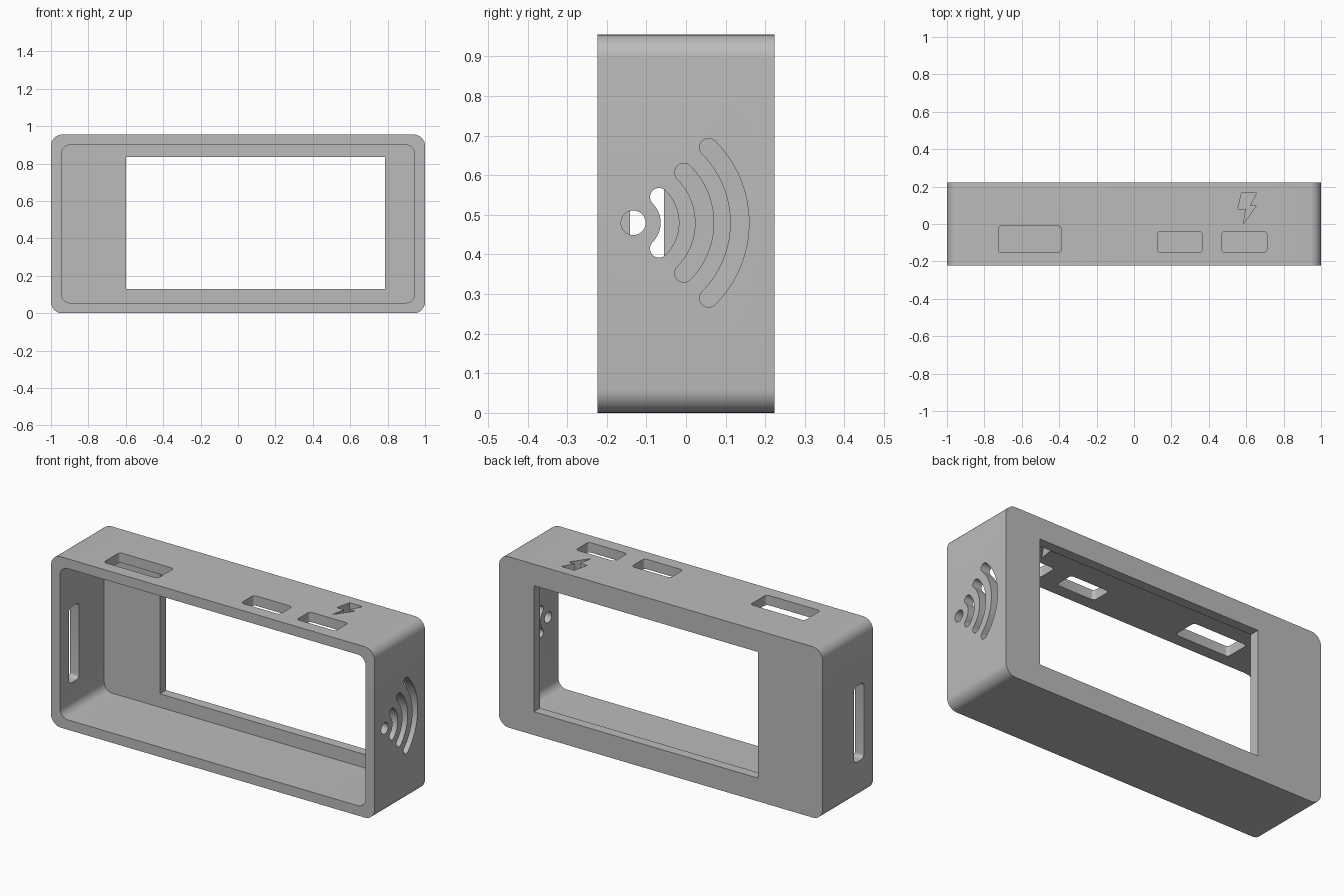
import bpy, bmesh
from math import sin, cos, pi, radians

if "Cube" in bpy.data.objects:
    bpy.data.objects.remove(bpy.data.objects["Cube"], do_unlink=True)

grey = bpy.data.materials.new("plain grey")
grey.use_nodes = True
grey.diffuse_color = (0.5, 0.5, 0.5, 1)
grey.node_tree.nodes["Principled BSDF"].inputs["Base Color"].default_value = (0.5, 0.5, 0.5, 1)

W, D, H, WALL = 1.0, 0.223, 0.955, 0.055


def arc(cu, cv, r, a0, a1, n):
    return [(cu + r * cos(a0 + (a1 - a0) * i / n),
             cv + r * sin(a0 + (a1 - a0) * i / n)) for i in range(n + 1)]


def rounded(u0, u1, v0, v1, r, n=8):
    """Outline of a rectangle with rounded corners."""
    centres = [(u1 - r, v1 - r), (u0 + r, v1 - r), (u0 + r, v0 + r), (u1 - r, v0 + r)]
    return [p for k, (u, v) in enumerate(centres)
            for p in arc(u, v, r, k * pi / 2, (k + 1) * pi / 2, n)]


def prism(name, outline, axis, lo, hi):
    """Extrude an outline along an axis from lo to hi."""
    place = {"x": lambda u, v, d: (d, u, v),
             "y": lambda u, v, d: (u, d, v),
             "z": lambda u, v, d: (u, v, d)}[axis]
    bm = bmesh.new()
    a, b = [[bm.verts.new(place(u, v, d)) for u, v in outline] for d in (lo, hi)]
    bm.faces.new(a)
    bm.faces.new(b[::-1])
    for i in range(len(a)):
        j = (i + 1) % len(a)
        bm.faces.new((a[i], b[i], b[j], a[j]))
    bmesh.ops.recalc_face_normals(bm, faces=bm.faces[:])
    mesh = bpy.data.meshes.new(name)
    bm.to_mesh(mesh)
    bm.free()
    mesh.materials.append(grey)
    ob = bpy.data.objects.new(name, mesh)
    bpy.context.collection.objects.link(ob)
    return ob


# Outer body
case = prism("case", rounded(-W, W, 0, H, 0.06), "y", -D, D)

# Hollow open to the front, and the display window in the back plate
cutters = [
    prism("cavity_cutter", rounded(-W + WALL, W - WALL, WALL, H - WALL, 0.05),
          "y", -D - 0.1, D - WALL),
    prism("window_cutter", [(-0.6, 0.13), (0.785, 0.13), (0.785, 0.835), (-0.6, 0.835)],
          "y", 0, D + 0.1),
]

# Port slots in the top wall
for x0, x1, y1 in ((-0.725, -0.39, -0.01), (0.125, 0.365, -0.04), (0.47, 0.71, -0.04)):
    cutters.append(prism("port_cutter", rounded(x0, x1, -0.153, y1, 0.018, 5),
                         "z", H - 0.1, H + 0.1))

# Lightning bolt in the top wall
bolt = [(0.575, 0.165), (0.655, 0.165), (0.62, 0.1), (0.655, 0.1),
        (0.585, 0), (0.598, 0.08), (0.555, 0.08)]
cutters.append(prism("bolt_cutter", bolt, "z", H - 0.1, H + 0.1))

# Tall slot in the right wall
cutters.append(prism("side_slot_cutter", rounded(-0.142, -0.056, 0.21, 0.635, 0.02, 5),
                     "x", -W - 0.1, -W + 0.1))

# Signal symbol in the left wall: a dot and three round-ended arcs
CY, CZ, HALF, SPAN = -0.133, 0.48, 0.023, radians(45)
cutters.append(prism("dot_cutter", arc(CY, CZ, 0.031, 0, 2 * pi, 32)[:-1],
                     "x", W - 0.1, W + 0.1))
for r in (0.092, 0.18, 0.269):
    ends = [(CY + r * cos(SPAN), CZ + s * r * sin(SPAN)) for s in (1, -1)]
    outline = (arc(CY, CZ, r + HALF, -SPAN, SPAN, 24)
               + arc(*ends[0], HALF, SPAN, SPAN + pi, 10)[1:-1]
               + arc(CY, CZ, r - HALF, SPAN, -SPAN, 24)
               + arc(*ends[1], HALF, pi - SPAN, 2 * pi - SPAN, 10)[1:-1])
    cutters.append(prism("signal_arc_cutter", outline, "x", W - 0.1, W + 0.1))

# Cut every opening, then drop the cutters
bpy.ops.object.select_all(action="DESELECT")
case.select_set(True)
bpy.context.view_layer.objects.active = case
for cutter in cutters:
    cutter.hide_render = True
    mod = case.modifiers.new("cut", "BOOLEAN")
    mod.operation, mod.solver, mod.object = "DIFFERENCE", "EXACT", cutter
    bpy.ops.object.modifier_apply(modifier=mod.name)
    bpy.data.objects.remove(cutter, do_unlink=True)

bpy.ops.object.shade_smooth_by_angle(angle=radians(30))
